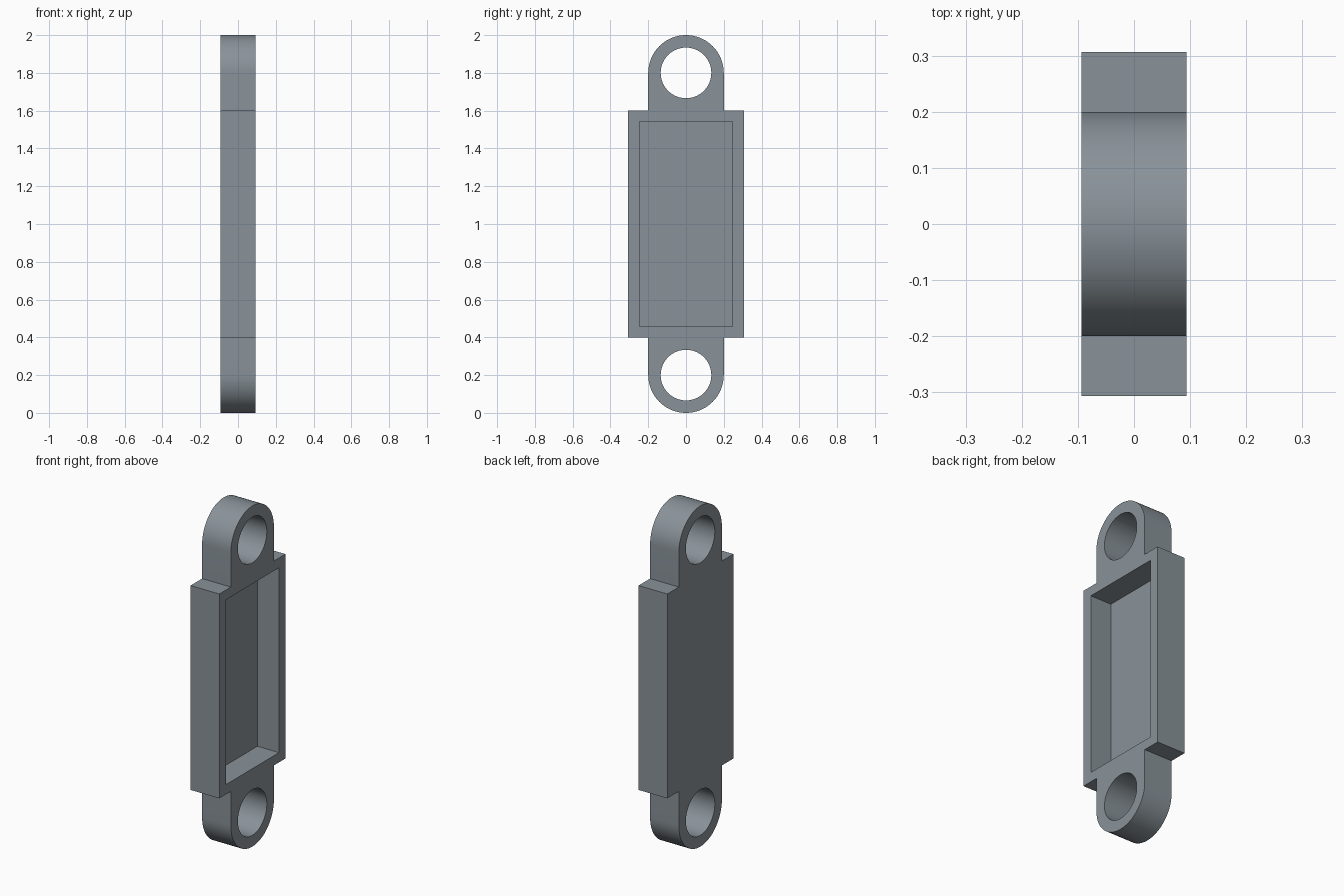
import bpy, bmesh
from math import sin, cos, pi, radians
from mathutils import Matrix

if "Cube" in bpy.data.objects:
    bpy.data.objects.remove(bpy.data.objects["Cube"])

HALF_T = 0.0933              # half thickness along x
BODY_Y, BODY_Z = 0.3067, 0.6
LUG_R, HOLE_R, LUG_Z = 0.2, 0.134, 0.8
POCKET_Y, POCKET_Z, POCKET_DEPTH = 0.2467, 0.5425, 0.14
ARC = 32

steel = bpy.data.materials.new("blue grey steel")
steel.diffuse_color = (0.25, 0.29, 0.32, 1)
steel.use_nodes = True
steel.node_tree.nodes["Principled BSDF"].inputs["Base Color"].default_value = steel.diffuse_color


def finish(bm, name):
    bmesh.ops.recalc_face_normals(bm, faces=bm.faces)
    me = bpy.data.meshes.new(name)
    bm.to_mesh(me)
    bm.free()
    me.materials.append(steel)
    ob = bpy.data.objects.new(name, me)
    bpy.context.collection.objects.link(ob)
    return ob


def cutter(name, bm):
    ob = finish(bm, name)
    ob.hide_render = True
    return ob


# Plate outline in (y, z): upper half, then the same turned by 180 degrees
half = [(BODY_Y, BODY_Z), (LUG_R, BODY_Z)]
half += [(LUG_R * cos(pi * i / ARC), LUG_Z + LUG_R * sin(pi * i / ARC)) for i in range(ARC + 1)]
half += [(-LUG_R, BODY_Z), (-BODY_Y, BODY_Z)]
outline = half + [(-y, -z) for y, z in half]

bm = bmesh.new()
face = bm.faces.new([bm.verts.new((-HALF_T, y, 1 + z)) for y, z in outline])
grown = bmesh.ops.extrude_face_region(bm, geom=[face])
bmesh.ops.translate(bm, vec=(2 * HALF_T, 0, 0),
                    verts=[v for v in grown["geom"] if isinstance(v, bmesh.types.BMVert)])
plate = finish(bm, "link_plate")

cutters = []
# Lug holes
for sign in (1, -1):
    bm = bmesh.new()
    bmesh.ops.create_cone(bm, cap_ends=True, segments=64, radius1=HOLE_R, radius2=HOLE_R, depth=0.5,
                          matrix=Matrix.Translation((0, 0, 1 + sign * LUG_Z)) @ Matrix.Rotation(pi / 2, 4, 'Y'))
    cutters.append(cutter("lug_hole_cutter", bm))

# Rectangular pocket, open on the +x side
bm = bmesh.new()
bmesh.ops.create_cube(bm, size=1, matrix=Matrix.Translation((HALF_T, 0, 1))
                      @ Matrix.Diagonal((2 * POCKET_DEPTH, 2 * POCKET_Y, 2 * POCKET_Z, 1)))
cutters.append(cutter("pocket_cutter", bm))

# Cut, then drop the helpers
bpy.context.view_layer.objects.active = plate
plate.select_set(True)
for c in cutters:
    mod = plate.modifiers.new("cut", 'BOOLEAN')
    mod.operation, mod.solver, mod.object = 'DIFFERENCE', 'EXACT', c
    bpy.ops.object.modifier_apply(modifier=mod.name)
    bpy.data.objects.remove(c)

bpy.ops.object.shade_smooth_by_angle(angle=radians(30))
